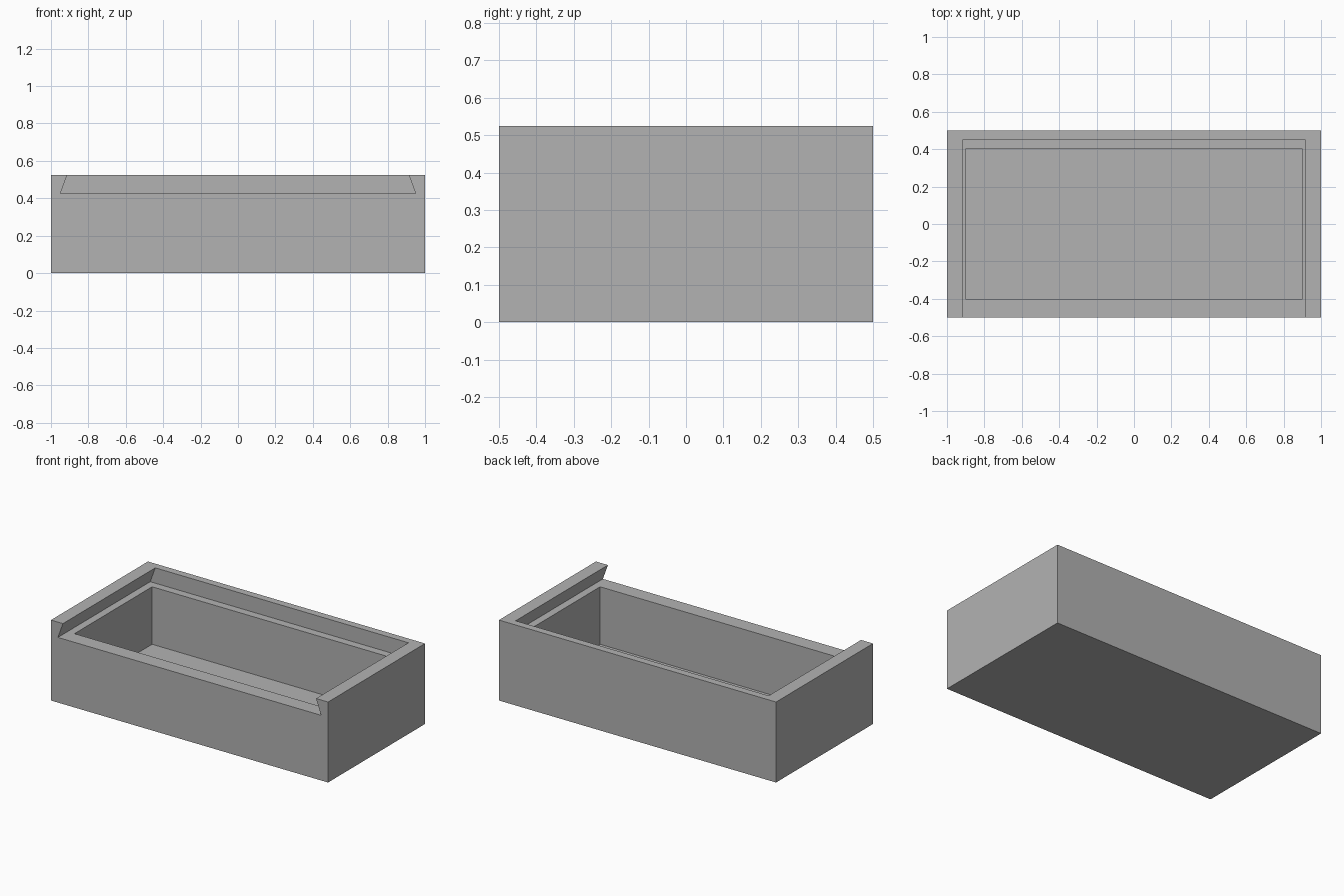
import bpy
import bmesh
from math import radians, tan

if "Cube" in bpy.data.objects:
    bpy.data.objects.remove(bpy.data.objects["Cube"], do_unlink=True)

HEIGHT = 0.525
LEDGE = 0.425        # level the sliding lid rests on
FLOOR = 0.05
OVER = 0.05          # cutters reach past the surface they open

grey = bpy.data.materials.new("plain_grey")
grey.use_nodes = True
colour = (0.448, 0.448, 0.448, 1)
grey.diffuse_color = colour
grey.node_tree.nodes["Principled BSDF"].inputs["Base Color"].default_value = colour


def prism(name, profile, y0, y1):
    """Extrude an x-z profile along y."""
    bm = bmesh.new()
    face = bm.faces.new([bm.verts.new((x, y0, z)) for x, z in profile])
    ext = bmesh.ops.extrude_face_region(bm, geom=[face])
    moved = [v for v in ext["geom"] if isinstance(v, bmesh.types.BMVert)]
    bmesh.ops.translate(bm, verts=moved, vec=(0, y1 - y0, 0))
    bmesh.ops.recalc_face_normals(bm, faces=bm.faces)
    mesh = bpy.data.meshes.new(name)
    bm.to_mesh(mesh)
    bm.free()
    mesh.materials.append(grey)
    obj = bpy.data.objects.new(name, mesh)
    bpy.context.collection.objects.link(obj)
    return obj


def trapezoid(low, high, z0, z1):
    return [(-low, z0), (low, z0), (high, z1), (-high, z1)]


# Solid block
box = prism("box_body", trapezoid(1, 1, 0, HEIGHT), -0.5, 0.5)

# Inner cavity, and the dovetail lid groove that is open at the front
top = HEIGHT + OVER
groove_top = 0.95 - (top - LEDGE) * tan(radians(20))
cutters = [
    prism("cavity_cutter", trapezoid(0.9, 0.9, FLOOR, LEDGE + OVER), -0.4, 0.4),
    prism("lid_groove_cutter", trapezoid(0.95, groove_top, LEDGE, top), -0.5 - OVER, 0.452),
]
for cutter in cutters:
    mod = box.modifiers.new(cutter.name, "BOOLEAN")
    mod.operation = "DIFFERENCE"
    mod.solver = "EXACT"
    mod.object = cutter

# Bake the cuts and remove the cutters
bpy.context.view_layer.objects.active = box
for cutter in cutters:
    bpy.ops.object.modifier_apply(modifier=cutter.name)
    bpy.data.objects.remove(cutter, do_unlink=True)
